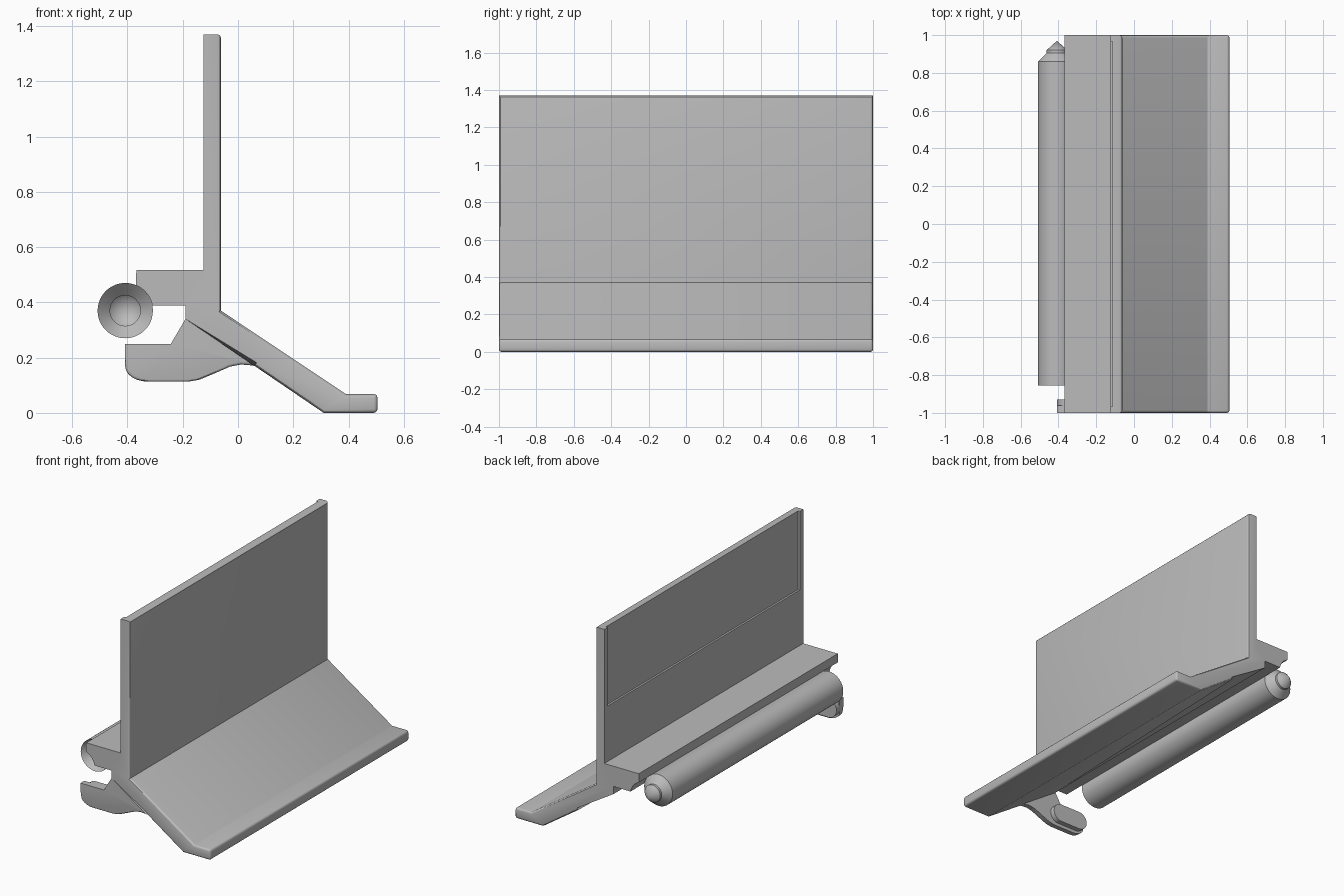
import bpy
import bmesh
from math import cos, sin, radians
from mathutils import Vector

old = bpy.data.objects.get("Cube")
if old:
    bpy.data.objects.remove(old, do_unlink=True)

grey = bpy.data.materials.new("plain grey")
grey.use_nodes = True
tone = (0.5, 0.5, 0.5, 1)
grey.diffuse_color = tone
grey.node_tree.nodes["Principled BSDF"].inputs["Base Color"].default_value = tone


def finish(name, bm):
    bmesh.ops.recalc_face_normals(bm, faces=bm.faces)
    mesh = bpy.data.meshes.new(name)
    bm.to_mesh(mesh)
    bm.free()
    mesh.materials.append(grey)
    obj = bpy.data.objects.new(name, mesh)
    bpy.context.collection.objects.link(obj)
    return obj


def smooth(obj):
    bpy.ops.object.select_all(action="DESELECT")
    obj.select_set(True)
    bpy.context.view_layer.objects.active = obj
    bpy.ops.object.shade_smooth_by_angle(angle=radians(30))


def extrude_profile(name, profile, y0, y1, rule=None, radius=0.014):
    """Extrude an x-z outline along y, rounding the edges chosen by rule."""
    bm = bmesh.new()
    face = bm.faces.new([bm.verts.new((x, y0, z)) for x, z in profile])
    grown = bmesh.ops.extrude_face_region(bm, geom=[face], use_keep_orig=True)
    verts = [g for g in grown["geom"] if isinstance(g, bmesh.types.BMVert)]
    bmesh.ops.translate(bm, verts=verts, vec=(0, y1 - y0, 0))
    bmesh.ops.recalc_face_normals(bm, faces=bm.faces)
    if rule:
        edges = [e for e in bm.edges if rule(e.verts[0].co, e.verts[1].co)]
        bmesh.ops.bevel(bm, geom=edges, offset=radius, segments=3,
                        profile=0.5, affect="EDGES")
    return finish(name, bm)


def arc(cx, cz, r, start, end, steps):
    angles = [radians(start + (end - start) * i / steps) for i in range(steps + 1)]
    return [(cx + r * cos(a), cz + r * sin(a)) for a in angles]


# Upright plate, sloping foot and shelf with a groove for the rod
rod_x, rod_z, rod_r = -0.408, 0.37, 0.1
body_outline = [
    (-0.125, 1.37), (-0.062, 1.37), (-0.062, 0.37), (0.39, 0.068),
    (0.505, 0.068), (0.505, 0), (0.31, 0), (0.06, 0.17),
    (-0.19, 0.34), (-0.19, 0.388),
] + arc(rod_x, rod_z, rod_r, 10.4, 67, 8) + [(-0.368, 0.517), (-0.125, 0.517)]


def body_rule(a, b):
    if min(a.x, b.x) < -0.07:
        # Only the long top edge and plate corners on the foot side stay round
        return False
    along_y = abs(a.y - b.y) > 1
    if along_y:
        return a.z > 1.3 or a.x > 0.5
    return True


body = extrude_profile("upright_body", body_outline, -1, 1, body_rule)

# Shallow panel recess on the shelf side of the upright, open at the top
bm = bmesh.new()
bmesh.ops.create_cube(bm, size=1)
for v in bm.verts:
    v.co = Vector((v.co.x * 0.1 - 0.163, v.co.y * 1.93, v.co.z * 0.6 + 1.17))
cutter = finish("recess_cutter", bm)
cutter.hide_render = True
cut = body.modifiers.new("recess", "BOOLEAN")
cut.operation = "DIFFERENCE"
cut.solver = "EXACT"
cut.object = cutter
bpy.context.view_layer.objects.active = body
bpy.ops.object.modifier_apply(modifier=cut.name)
bpy.data.objects.remove(cutter, do_unlink=True)
smooth(body)

# Curved clip jaw at the front end
clip_outline = (
    [(-0.19, 0.34), (-0.243, 0.25), (-0.408, 0.25)]
    + [(-0.325 + 0.083 * cos(a), 0.168 + 0.055 * sin(a))
       for a in [radians(180 + 15 * i) for i in range(7)]]
    + [(-0.18, 0.113), (-0.14, 0.12), (-0.08, 0.145), (-0.03, 0.167),
       (0.01, 0.175), (0.04, 0.173), (0.06, 0.17)]
)


def clip_rule(a, b):
    low = max(a.z, b.z) < 0.18
    return low and a.y < -0.99 and b.y < -0.99


smooth(extrude_profile("clip_jaw", clip_outline, -1, -0.962, clip_rule, 0.01))

# Rounded pad on the inner side of the jaw
pad_outline = (arc(-0.35, 0.192, 0.058, 90, 270, 12)
               + arc(-0.21, 0.192, 0.058, -90, 90, 12))
smooth(extrude_profile("jaw_pad", pad_outline, -0.965, -0.93))

# Rod with a stepped pointed tip and a matching socket at the other end
tip = [(rod_r, 0), (0.055, 0.045), (0.055, 0.06), (0, 0.11)]
rod_path = ([(r, y - 0.855) for r, y in reversed(tip)]
            + [(r, y + 0.86) for r, y in tip])
bm = bmesh.new()
chain = [bm.verts.new((rod_x + r, y, rod_z)) for r, y in rod_path]
edges = [bm.edges.new(pair) for pair in zip(chain, chain[1:])]
bmesh.ops.spin(bm, geom=chain + edges, cent=(rod_x, 0, rod_z), axis=(0, 1, 0),
               angle=radians(360), steps=48, use_merge=True)
bmesh.ops.remove_doubles(bm, verts=bm.verts, dist=0.0001)
smooth(finish("pivot_rod", bm))
